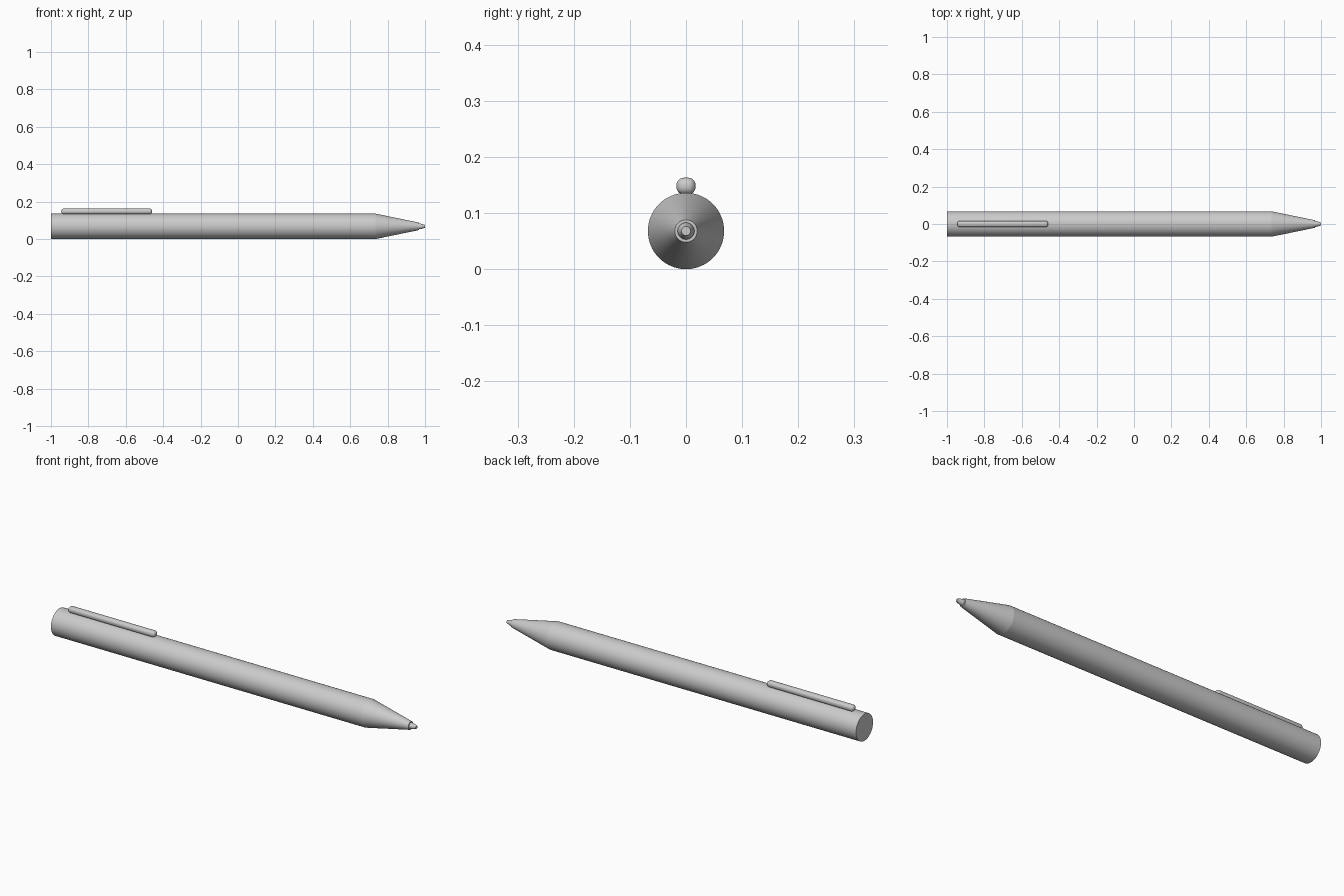
import bpy, bmesh, math
from mathutils import Matrix

cube = bpy.data.objects.get("Cube")
if cube:
    bpy.data.objects.remove(cube, do_unlink=True)

AXIS_Z = 0.068

grey = bpy.data.materials.new("light_grey")
grey.use_nodes = True
colour = (0.6, 0.6, 0.6, 1)
grey.diffuse_color = colour
grey.node_tree.nodes["Principled BSDF"].inputs["Base Color"].default_value = colour


def finish(name, bm, angle):
    bmesh.ops.recalc_face_normals(bm, faces=bm.faces)
    mesh = bpy.data.meshes.new(name)
    bm.to_mesh(mesh)
    bm.free()
    mesh.materials.append(grey)
    obj = bpy.data.objects.new(name, mesh)
    bpy.context.collection.objects.link(obj)
    bpy.ops.object.select_all(action='DESELECT')
    obj.select_set(True)
    bpy.context.view_layer.objects.active = obj
    bpy.ops.object.shade_smooth_by_angle(angle=math.radians(angle))
    return obj


def lathe(name, profile, sides=64):
    """Rings of (x, radius) along the pen axis, capped at both ends."""
    bm = bmesh.new()
    rings = []
    for x, r in profile:
        rings.append([bm.verts.new((x, r * math.cos(math.tau * i / sides),
                                    AXIS_Z + r * math.sin(math.tau * i / sides)))
                      for i in range(sides)])
    for a, b in zip(rings, rings[1:]):
        for i in range(sides):
            j = (i + 1) % sides
            bm.faces.new((a[i], a[j], b[j], b[i]))
    bm.faces.new(rings[0])
    bm.faces.new(rings[-1])
    return finish(name, bm, 8)


# Barrel with its tapered nose
lathe("barrel", [(-1, 0.068), (0.735, 0.068), (0.968, 0.02)])

# Small writing tip stepped in from the nose
lathe("writing_tip", [(0.95, 0.015), (0.975, 0.015), (1, 0.008)], 32)

# Rounded pocket clip lying on top of the barrel
bm = bmesh.new()
bmesh.ops.create_cube(bm, size=1, matrix=Matrix.Translation((-0.702, 0, 0.148))
                      @ Matrix.Diagonal((0.486, 0.034, 0.03, 1)))
bmesh.ops.bevel(bm, geom=bm.edges[:], offset=0.0135, segments=6,
                profile=0.5, affect='EDGES')
finish("pocket_clip", bm, 40)
